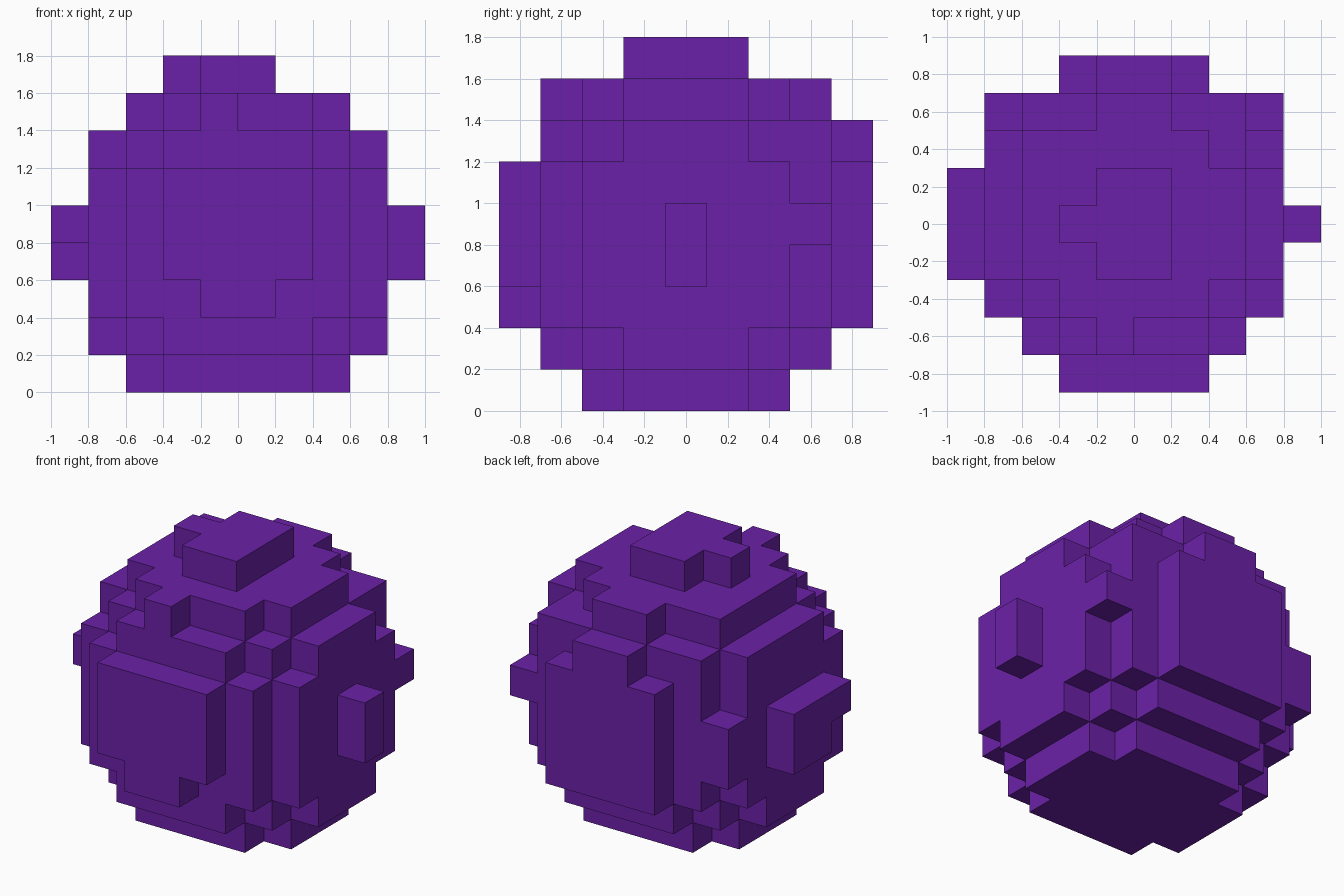
import bpy
import bmesh
from mathutils import Vector

CELL = 0.2

default_cube = bpy.data.objects.get("Cube")
if default_cube:
    bpy.data.objects.remove(default_cube, do_unlink=True)

purple = bpy.data.materials.new("purple")
purple.use_nodes = True
colour = (0.147, 0.0152, 0.392, 1.0)
purple.diffuse_color = colour
purple.node_tree.nodes["Principled BSDF"].inputs["Base Color"].default_value = colour

cells = set()


def fill(x, y, z):
    """Fill a box of cells: x and z are edge ranges, y is an inclusive row range."""
    for i in range(x[0], x[1]):
        for j in range(y[0], y[1] + 1):
            for k in range(z[0], z[1]):
                cells.add((i, j, k))


def rounded_layer(z, half_widths):
    """Stepped disc: one half width for each row outward from the centre."""
    for row, width in enumerate(half_widths):
        for j in (row, -row):
            fill((-width, width), (j, j), z)


# Stepped ball, from the foot to the crown
rounded_layer((0, 1), (3, 3, 2))
rounded_layer((1, 2), (4, 4, 3, 2))
rounded_layer((2, 6), (4, 4, 4, 3))
rounded_layer((6, 7), (4, 4, 3, 2))
rounded_layer((7, 8), (3, 3, 2))
rounded_layer((8, 9), (1, 1))

# Front plate with a narrow lower lip
fill((-2, 2), (-4, -4), (3, 6))
fill((-1, 1), (-4, -4), (2, 3))

# Back plate with a narrow upper lip
fill((-2, 2), (4, 4), (2, 6))
fill((-1, 1), (4, 4), (6, 7))

# Side knobs
fill((4, 5), (0, 0), (3, 5))
fill((-5, -4), (0, 1), (3, 5))
fill((-5, -4), (-1, -1), (4, 5))

# Back shoulders
fill((-3, 3), (3, 3), (6, 7))
fill((-4, -3), (2, 2), (6, 7))
fill((-4, -3), (3, 3), (3, 5))
fill((3, 4), (3, 3), (4, 5))

# Crown ledges and the knob on top
fill((-1, 0), (-3, -3), (7, 8))
fill((-1, 1), (3, 3), (7, 8))
fill((-3, -2), (2, 2), (7, 8))
fill((-2, -1), (0, 0), (8, 9))

# Outer skin: one quad wherever a filled cell meets an empty one
bm = bmesh.new()
corners = {}


def corner(p):
    key = tuple(round(c * 2) for c in p)
    if key not in corners:
        corners[key] = bm.verts.new(p * CELL)
    return corners[key]


for cell in sorted(cells):
    centre = Vector(cell) + Vector((0.5, 0, 0.5))
    for axis in range(3):
        for sign in (-1, 1):
            neighbour = list(cell)
            neighbour[axis] += sign
            if tuple(neighbour) in cells:
                continue
            normal, side = Vector(), Vector()
            normal[axis] = sign / 2
            side[(axis + 1) % 3] = 0.5
            up = normal.cross(side) * 2
            middle = centre + normal
            quad = (middle - side - up, middle + side - up,
                    middle + side + up, middle - side + up)
            bm.faces.new([corner(p) for p in quad])

mesh = bpy.data.meshes.new("blocky_ball")
bm.to_mesh(mesh)
bm.free()
mesh.materials.append(purple)
ball = bpy.data.objects.new("blocky_ball", mesh)
bpy.context.collection.objects.link(ball)
